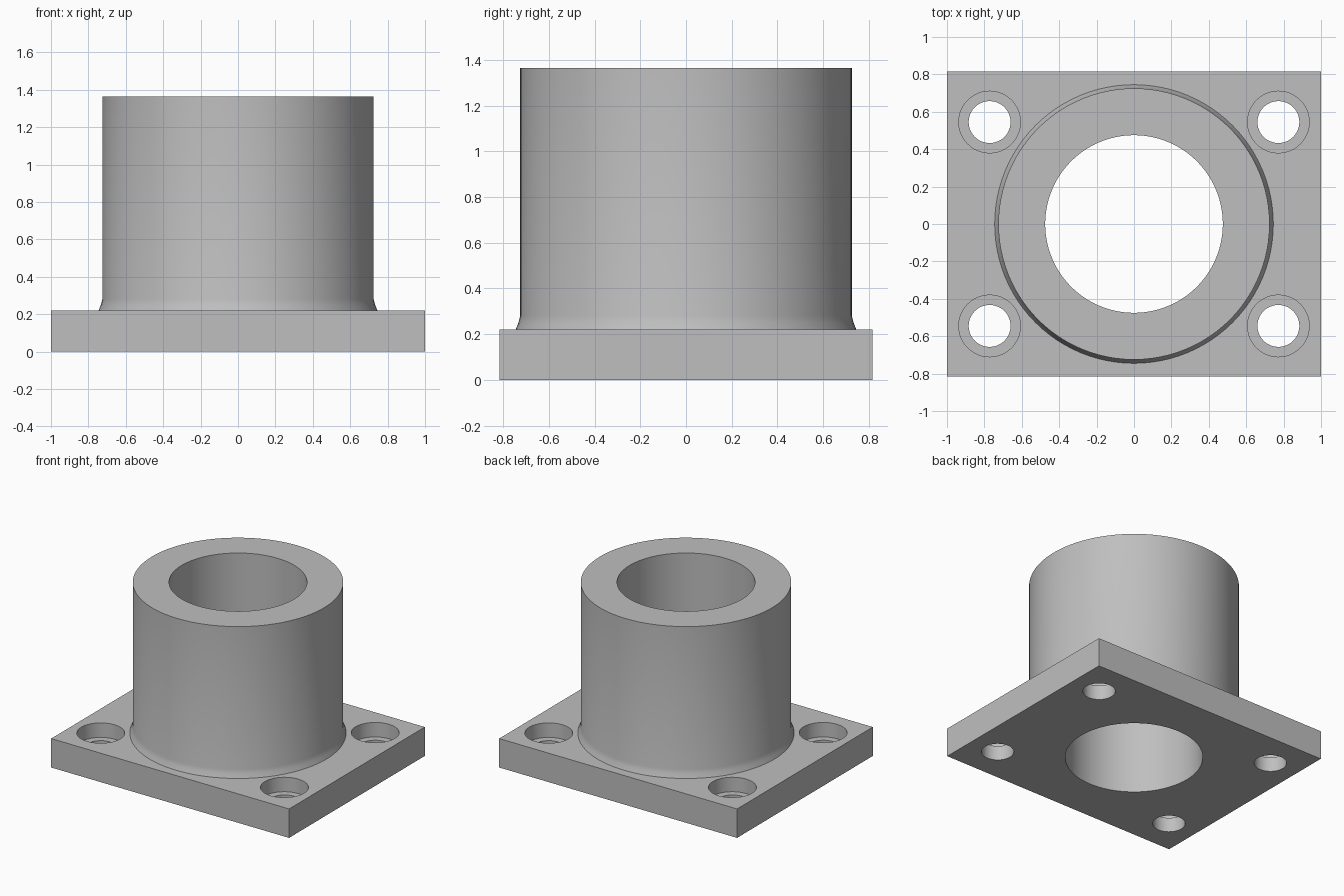
import bpy
import bmesh
import math

PLATE_X, PLATE_Y, PLATE_H = 2.0, 1.63, 0.22
TOP = 1.365
HOLE_X, HOLE_Y = 0.772, 0.545
SEAT_Z = 0.11
SEGMENTS = 96

cube = bpy.data.objects.get("Cube")
if cube:
    bpy.data.objects.remove(cube, do_unlink=True)

steel = bpy.data.materials.new("grey_steel")
steel.use_nodes = True
steel.diffuse_color = (0.52, 0.52, 0.52, 1)
steel.node_tree.nodes["Principled BSDF"].inputs["Base Color"].default_value = steel.diffuse_color


def make_object(name, bm):
    bmesh.ops.recalc_face_normals(bm, faces=bm.faces)
    mesh = bpy.data.meshes.new(name)
    bm.to_mesh(mesh)
    bm.free()
    mesh.materials.append(steel)
    obj = bpy.data.objects.new(name, mesh)
    bpy.context.collection.objects.link(obj)
    return obj


def turned(name, profile, x=0, y=0, sides=SEGMENTS):
    """Closed solid of revolution from (radius, height) points."""
    bm = bmesh.new()
    rings = []
    for r, z in profile:
        angles = [math.tau * i / sides for i in range(sides)]
        rings.append([bm.verts.new((x + r * math.cos(a), y + r * math.sin(a), z)) for a in angles])
    for low, high in zip(rings, rings[1:]):
        for i in range(sides):
            j = (i + 1) % sides
            bm.faces.new((low[i], low[j], high[j], high[i]))
    bm.faces.new(rings[0][::-1])
    bm.faces.new(rings[-1])
    return make_object(name, bm)


def combine(target, tool, operation):
    mod = target.modifiers.new(tool.name, "BOOLEAN")
    mod.operation = operation
    mod.solver = "EXACT"
    mod.object = tool
    bpy.context.view_layer.objects.active = target
    bpy.ops.object.modifier_apply(modifier=mod.name)
    bpy.data.objects.remove(tool, do_unlink=True)


# Rectangular base plate
bm = bmesh.new()
bmesh.ops.create_cube(bm, size=1)
for v in bm.verts:
    v.co = (v.co.x * PLATE_X, v.co.y * PLATE_Y, (v.co.z + 0.5) * PLATE_H)
body = make_object("flanged_bushing", bm)

# Round sleeve with a small flared foot, rooted inside the plate
sleeve = turned("sleeve", [(0.745, 0.1), (0.745, PLATE_H), (0.733, 0.25), (0.725, 0.28), (0.725, TOP)])
combine(body, sleeve, "UNION")

# Through bore
combine(body, turned("bore", [(0.475, -0.1), (0.475, TOP + 0.1)]), "DIFFERENCE")

# Counterbored bolt holes in the four corners
for sx in (-1, 1):
    for sy in (-1, 1):
        bolt = turned("bolt_hole", [(0.112, -0.1), (0.112, SEAT_Z), (0.165, SEAT_Z), (0.165, PLATE_H + 0.1)],
                      sx * HOLE_X, sy * HOLE_Y, 48)
        combine(body, bolt, "DIFFERENCE")

# Smooth round walls, crisp machined edges
bpy.ops.object.select_all(action="DESELECT")
body.select_set(True)
bpy.context.view_layer.objects.active = body
bpy.ops.object.shade_smooth_by_angle(angle=math.radians(30))
